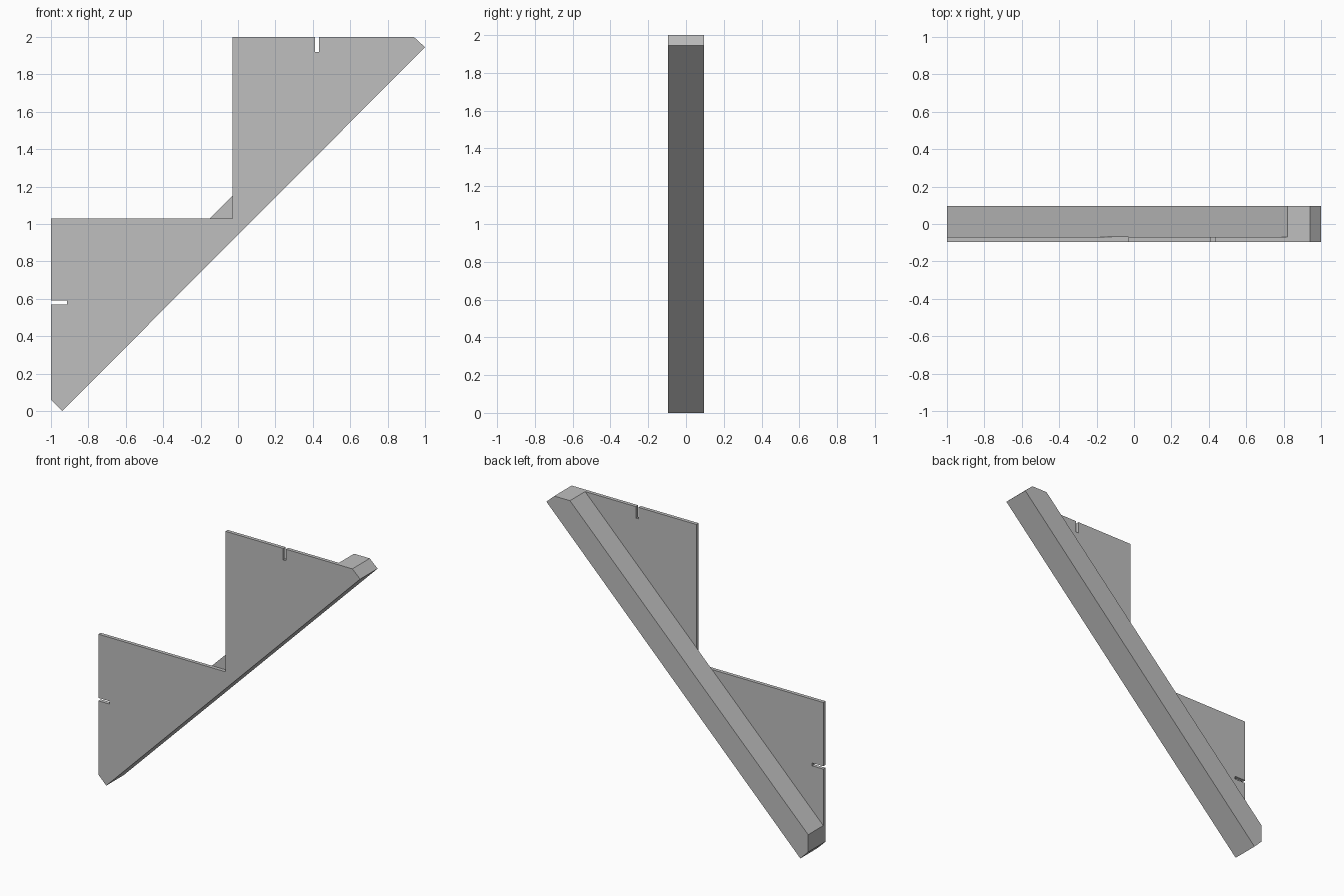
import bpy
import bmesh

cube = bpy.data.objects.get("Cube")
if cube:
    bpy.data.objects.remove(cube, do_unlink=True)

grey = bpy.data.materials.new("plain grey")
grey.use_nodes = True
colour = (0.52, 0.52, 0.52, 1)
grey.diffuse_color = colour
grey.node_tree.nodes["Principled BSDF"].inputs["Base Color"].default_value = colour

FRONT, SEAM, BACK = -0.095, -0.07, 0.095


def extrude_profile(name, profile, y0, y1):
    """Extrude an outline in the x-z plane from y0 to y1."""
    bm = bmesh.new()
    face = bm.faces.new([bm.verts.new((x, y0, z)) for x, z in profile])
    new = bmesh.ops.extrude_face_region(bm, geom=[face])["geom"]
    moved = [v for v in new if isinstance(v, bmesh.types.BMVert)]
    bmesh.ops.translate(bm, verts=moved, vec=(0, y1 - y0, 0))
    bmesh.ops.recalc_face_normals(bm, faces=bm.faces)
    mesh = bpy.data.meshes.new(name)
    bm.to_mesh(mesh)
    bm.free()
    mesh.materials.append(grey)
    obj = bpy.data.objects.new(name, mesh)
    bpy.context.collection.objects.link(obj)
    return obj


# Thin front plate: two stepped triangles, each with a narrow slot
extrude_profile("stepped_plate", [
    (-0.94, 0), (1, 1.945), (0.94, 2),
    (0.432, 2), (0.432, 1.92), (0.412, 1.92), (0.412, 2),
    (-0.03, 2), (-0.03, 1.03), (-1, 1.03),
    (-1, 0.59), (-0.915, 0.59), (-0.915, 0.57), (-1, 0.57),
    (-1, 0.06),
], FRONT, SEAM)

# Thick diagonal bar behind the plate, with clipped ends
extrude_profile("diagonal_bar", [
    (-0.94, 0), (1, 1.945), (0.94, 2), (0.82, 2), (-1, 0.18), (-1, 0.06),
], SEAM, BACK)
